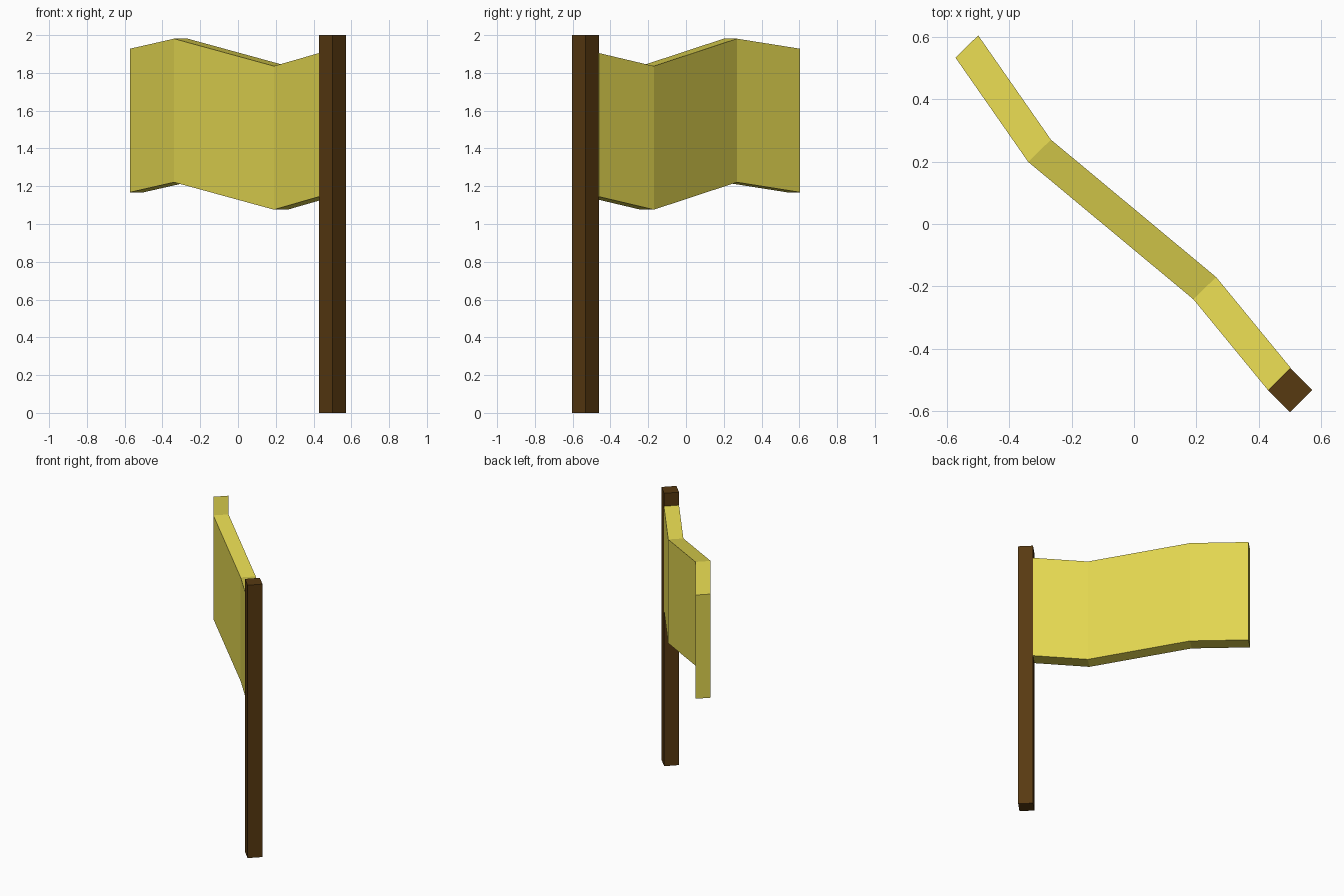
import bpy
import bmesh
from math import pi, sqrt
from mathutils import Vector

cube = bpy.data.objects.get("Cube")
if cube:
    bpy.data.objects.remove(cube, do_unlink=True)


def material(name, color):
    mat = bpy.data.materials.new(name)
    mat.use_nodes = True
    mat.diffuse_color = color
    bsdf = mat.node_tree.nodes["Principled BSDF"]
    bsdf.inputs["Base Color"].default_value = color
    bsdf.inputs["Roughness"].default_value = 0.9
    return mat


def finish(name, bm, mat):
    bmesh.ops.recalc_face_normals(bm, faces=bm.faces)
    mesh = bpy.data.meshes.new(name)
    bm.to_mesh(mesh)
    bm.free()
    mesh.materials.append(mat)
    obj = bpy.data.objects.new(name, mesh)
    bpy.context.collection.objects.link(obj)
    return obj


yellow = material("flag yellow", (0.76, 0.67, 0.08, 1))
brown = material("dark brown wood", (0.097, 0.042, 0.0055, 1))

# Square pole, turned so a flat side meets the flag
bm = bmesh.new()
bmesh.ops.create_cube(bm, size=1)
pole = finish("pole", bm, brown)
side = 0.142 / sqrt(2)
pole.scale = (side, side, 2)
pole.rotation_euler.z = pi / 4
pole.location = (0.5, -0.532, 1)

# Waving flag: one rectangular section swept along its lower front edge
height = Vector((0, 0, 0.76))
depth = Vector((0.073, 0.071, 0))
path = [(0.429, -0.532, 1.145), (0.19, -0.241, 1.076),
        (-0.339, 0.199, 1.221), (-0.572, 0.533, 1.168)]

bm = bmesh.new()
rings = []
for point in path:
    p = Vector(point)
    rings.append([bm.verts.new(p + offset)
                  for offset in (Vector(), depth, depth + height, height)])
for a, b in zip(rings, rings[1:]):
    for i in range(4):
        j = (i + 1) % 4
        bm.faces.new((a[i], a[j], b[j], b[i]))
bm.faces.new(rings[0])
bm.faces.new(rings[-1])
finish("flag", bm, yellow)
